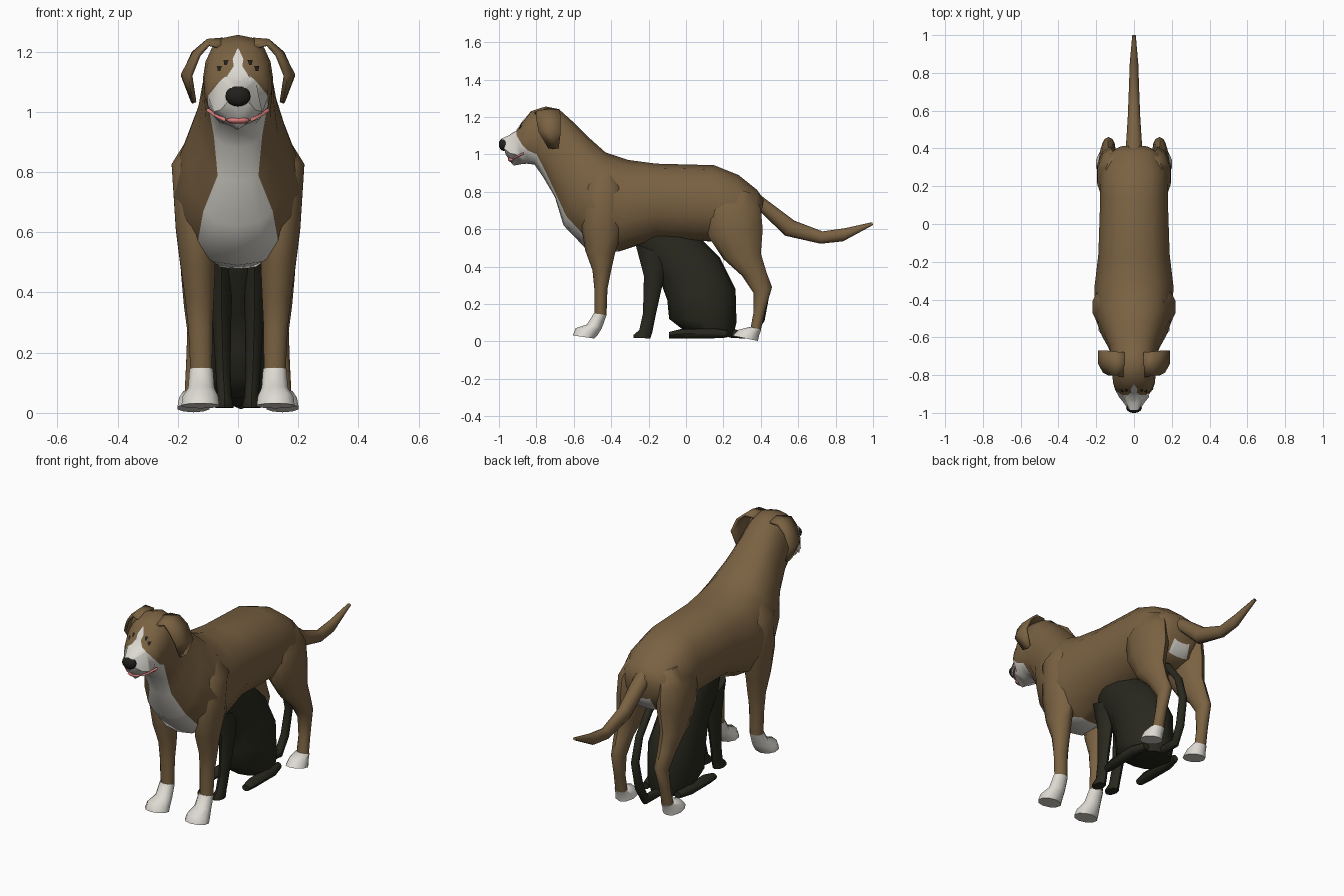
import bpy, bmesh, math
from mathutils import Vector
from mathutils.bvhtree import BVHTree


def material(name, rgb):
    m = bpy.data.materials.new(name)
    m.diffuse_color = (*rgb, 1)
    return m


BROWN = material("brown fur", (0.195, 0.122, 0.055))
WHITE = material("white fur", (0.72, 0.70, 0.64))
BLACK = material("black fur", (0.021, 0.021, 0.013))
NOSE = material("dark nose", (0.016, 0.014, 0.011))
PINK = material("pink mouth", (0.70, 0.20, 0.20))


def finish(ob, angle=50):
    bpy.ops.object.select_all(action='DESELECT')
    ob.select_set(True)
    bpy.context.view_layer.objects.active = ob
    bpy.ops.object.shade_smooth_by_angle(angle=math.radians(angle))
    return ob


def make(name, verts, faces, mats, ids=None, mirror=False, thick=0):
    me = bpy.data.meshes.new(name)
    me.from_pydata([tuple(v) for v in verts], [], faces)
    for m in mats:
        me.materials.append(m)
    if ids:
        me.polygons.foreach_set("material_index", ids)
    bm = bmesh.new()
    bm.from_mesh(me)
    bmesh.ops.recalc_face_normals(bm, faces=bm.faces)
    bm.to_mesh(me)
    bm.free()
    ob = bpy.data.objects.new(name, me)
    bpy.context.collection.objects.link(ob)
    finish(ob)
    if thick:
        mod = ob.modifiers.new("thickness", 'SOLIDIFY')
        mod.thickness, mod.offset = thick, 0
    if mirror:
        ob.modifiers.new("mirror", 'MIRROR').use_mirror_merge = False
    return ob


def ring(p, q, w, x, angles, power=1):
    """Oval through side-view points p and q, half width w; angle 0 is at q."""
    p, q = Vector((x, *p)), Vector((x, *q))
    c, h = (p + q) / 2, (q - p) / 2
    return [c + h * math.cos(a) +
            Vector((math.copysign(w * abs(math.sin(a)) ** power, math.sin(a)), 0, 0)) for a in angles]


def skin(name, rings, mats, rule=None, mirror=False):
    n, verts, faces, ids = len(rings[0]), [v for r in rings for v in r], [], []
    for i in range(len(rings) - 1):
        for j in range(n):
            k = (j + 1) % n
            faces.append((i * n + j, i * n + k, (i + 1) * n + k, (i + 1) * n + j))
            ids.append(rule(i, j) if rule else 0)
    faces += [tuple(range(n))[::-1], tuple(range(len(verts) - n, len(verts)))]
    ids += [0, rule(len(rings) - 2, 0) if rule else 0]
    return make(name, verts, faces, mats, ids, mirror)


def limb(name, secs, mat, mirror=False, n=10):
    angles = [2 * math.pi * i / n for i in range(n)]
    return skin(name, [ring((a, b), (c, d), w, x, angles) for a, b, c, d, w, x in secs], [mat], None, mirror)


def grid(name, rows, mat, mirror=False, thick=0):
    n = len(rows[0])
    faces = [(i * n + j, i * n + j + 1, (i + 1) * n + j + 1, (i + 1) * n + j)
             for i in range(len(rows) - 1) for j in range(n - 1)]
    return make(name, [v for r in rows for v in r], faces, [mat], None, mirror, thick)


def ball(name, loc, scale, mat, seg=12):
    bpy.ops.mesh.primitive_uv_sphere_add(segments=seg, ring_count=8, location=loc)
    ob = bpy.context.object
    ob.name, ob.scale = name, scale
    ob.data.materials.append(mat)
    return finish(ob)


# Dog torso, neck and head: back point, underside point, half width, white half angle
BODY = [
    (.415, .76, .395, .63, .08, 35), (.38, .81, .36, .56, .145, 20), (.28, .89, .26, .53, .18, 15),
    (.15, .942, .12, .535, .18, 15), (-.16, .95, -.16, .545, .19, 15), (-.31, .97, -.36, .48, .21, 12),
    (-.43, 1.01, -.53, .49, .212, 36), (-.52, 1.09, -.655, .62, .17, 38), (-.60, 1.17, -.70, .77, .135, 25),
    (-.68, 1.242, -.765, .88, .118, 38), (-.75, 1.256, -.81, .945, .117, 50), (-.83, 1.23, -.85, .95, .112, 60),
    (-.88, 1.165, -.875, .948, .100, 88), (-.905, 1.125, -.92, .94, .084, 140),
    (-.95, 1.10, -.935, .955, .062, 145), (-.985, 1.085, -.965, 1.0, .038, 145)]
rings = []
for a, b, c, d, w, deg in BODY:
    t = math.radians(deg)
    half = [0, t / 2, t] + [t + (math.pi - t) * i / 6 for i in range(1, 7)]
    rings.append(ring((a, b), (c, d), w, 0, half + [-v for v in half[-2:0:-1]], .8))
N = len(rings[0])


def white_rule(i, j):
    strip = j < 2 or j >= N - 2
    return int(i >= 13 or (strip and (i >= 5 or i == 0)))


body = skin("dog_body", rings, [BROWN, WHITE], white_rule)
tree = BVHTree.FromPolygons([v.co for v in body.data.vertices], [p.vertices[:] for p in body.data.polygons])


def on_face(x, z, lift=.004):
    hit = tree.ray_cast(Vector((x, -2, z)), Vector((0, 1, 0)))[0]
    return Vector((x, (hit.y if hit else -.85) - lift, z))


# White blaze and eyes as thin plates on the face
grid("blaze", [[on_face(s * w, z) for s in (-1, 0, 1)] for z, w in
               ((1.21, .002), (1.175, .018), (1.152, .014), (1.125, .032), (1.105, .045))], WHITE)
for s in (-1, 1):
    for x, z in ((.04, 1.165), (.062, 1.145)):
        grid("eye", [[on_face(s * (x - .009), z + .008, .006), on_face(s * (x + .009), z + .008, .006)],
                     [on_face(s * (x - .003), z - .01, .006), on_face(s * (x + .005), z - .01, .006)]], NOSE)

# Nose, tongue and lips
ball("nose", (0, -.974, 1.053), (.042, .027, .035), NOSE)
ball("tongue", (0, -.931, .972), (.038, .022, .013), PINK)
limb("lip", [(-.925, .968, -.925, .982, .006, .046), (-.91, .98, -.91, .99, .006, .069),
             (-.868, .998, -.868, 1.012, .007, .098)], PINK, True, 6)

# Folded ears, rooted in the top of the head
grid("ear", [
    [(.055, -.81, 1.215), (.05, -.74, 1.24), (.05, -.68, 1.23)],
    [(.098, -.80, 1.225), (.10, -.74, 1.236), (.105, -.675, 1.232)],
    [(.130, -.80, 1.19), (.145, -.74, 1.195), (.148, -.67, 1.195)],
    [(.158, -.785, 1.12), (.183, -.74, 1.125), (.183, -.67, 1.12)],
    [(.145, -.735, 1.035), (.145, -.71, 1.03), (.15, -.68, 1.035)]], BROWN, True, .014)

# Dog legs: front point, rear point, half width, x
limb("front_leg", [
    (-.48, .93, -.38, .92, .03, .13), (-.54, .83, -.34, .82, .072, .152), (-.56, .62, -.34, .60, .07, .14),
    (-.54, .49, -.38, .47, .06, .133), (-.50, .38, -.40, .38, .05, .128), (-.49, .28, -.42, .28, .042, .125),
    (-.49, .14, -.425, .14, .038, .122)], BROWN, True)
limb("front_paw", [
    (-.492, .15, -.425, .14, .041, .122), (-.53, .09, -.45, .07, .046, .122),
    (-.59, .07, -.475, .03, .062, .125), (-.605, .032, -.49, .015, .066, .125)], WHITE, True)
limb("hind_leg", [
    (.18, .84, .36, .79, .05, .10), (.10, .70, .40, .71, .074, .122), (.12, .56, .41, .60, .074, .125),
    (.20, .44, .40, .47, .056, .135), (.30, .35, .43, .37, .044, .138), (.36, .26, .46, .29, .035, .135),
    (.36, .15, .425, .17, .032, .142), (.345, .07, .40, .06, .034, .145)], BROWN, True)
limb("hind_paw", [
    (.343, .078, .402, .062, .038, .145), (.28, .062, .39, .03, .05, .148),
    (.25, .03, .385, .002, .056, .148)], WHITE, True)

# Dog tail
limb("dog_tail", [
    (.33, .84, .37, .68, .05, 0), (.42, .765, .40, .69, .045, 0), (.58, .645, .53, .565, .035, 0),
    (.73, .588, .72, .522, .028, 0), (.85, .605, .84, .535, .024, 0), (.995, .637, 1.0, .622, .010, 0)], BROWN)

# Sitting cat under the dog, its head hidden in the dog's body
limb("cat_body", [
    (.25, .02, 0, .05, .11, 0), (.27, .10, -.09, .12, .135, 0), (.265, .28, -.10, .22, .135, 0),
    (.18, .45, -.14, .33, .115, 0), (.08, .55, -.25, .46, .095, 0), (-.06, .66, -.27, .55, .08, 0),
    (-.12, .74, -.27, .66, .06, 0)], BLACK, n=12)
limb("cat_front_leg", [
    (-.27, .52, -.10, .46, .035, .055), (-.225, .35, -.12, .33, .033, .055), (-.23, .15, -.16, .15, .025, .05),
    (-.25, .06, -.18, .05, .024, .045), (-.28, .035, -.19, .02, .03, .045), (-.28, .018, -.19, .016, .03, .045)],
     BLACK, True, 8)
limb("cat_hind_foot", [
    (-.09, .05, -.09, .016, .022, .11), (-.03, .065, -.03, .016, .032, .112),
    (.14, .07, .14, .016, .03, .115), (.22, .06, .22, .02, .02, .10)], BLACK, True, 8)
limb("cat_tail", [
    (.22, .065, .23, .02, .024, 0), (.34, .058, .36, .012, .023, .01), (.375, .13, .42, .11, .022, .015),
    (.405, .27, .45, .27, .022, .02), (.37, .40, .41, .41, .021, .02), (.29, .50, .32, .53, .02, .02),
    (.23, .55, .24, .58, .012, .02)], BLACK, n=8)
ball("cat_head", (0, -.24, .77), (.10, .11, .09), BLACK)
limb("cat_ear", [(-.27, .82, -.20, .82, .035, .06), (-.26, .925, -.25, .925, .004, .10)], BLACK, True, 6)
